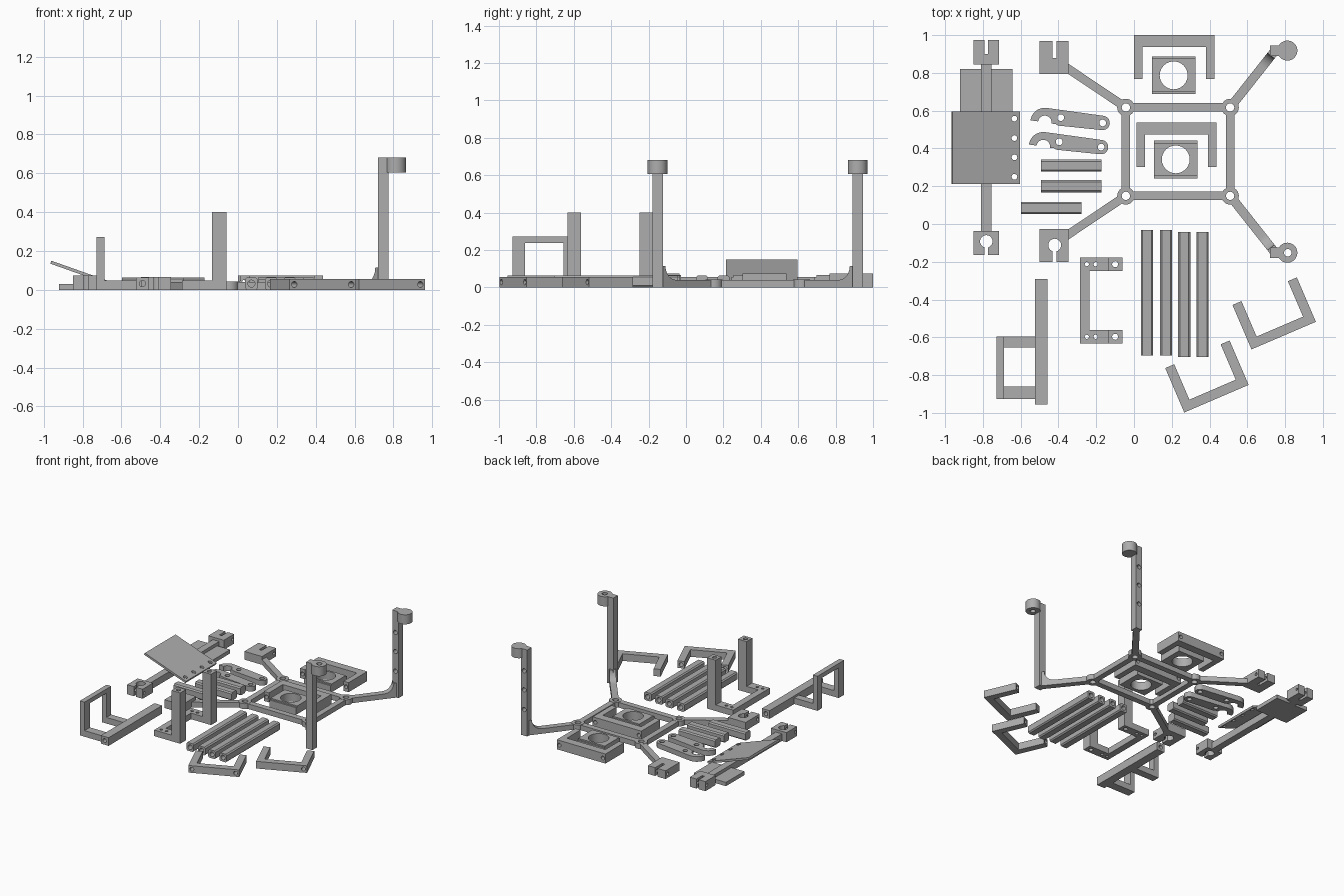
import bpy, bmesh, math
from mathutils import Matrix, Vector

if "Cube" in bpy.data.objects:
    bpy.data.objects.remove(bpy.data.objects["Cube"])

grey = bpy.data.materials.new("plain grey")
grey.diffuse_color = (0.42, 0.42, 0.42, 1)
grey.use_nodes = True
grey.node_tree.nodes["Principled BSDF"].inputs["Base Color"].default_value = grey.diffuse_color


def obj(bm, name="piece"):
    bmesh.ops.recalc_face_normals(bm, faces=bm.faces)
    me = bpy.data.meshes.new(name)
    bm.to_mesh(me)
    bm.free()
    o = bpy.data.objects.new(name, me)
    bpy.context.collection.objects.link(o)
    return o


def prism(points, z0, z1, mat=None):
    bm = bmesh.new()
    f = bm.faces.new([bm.verts.new((x, y, z0)) for x, y in points])
    r = bmesh.ops.extrude_face_region(bm, geom=[f])
    vs = [v for v in r["geom"] if isinstance(v, bmesh.types.BMVert)]
    bmesh.ops.translate(bm, verts=vs, vec=(0, 0, z1 - z0))
    if mat:
        bm.transform(mat)
    return obj(bm)


def box(x0, x1, y0, y1, z0, z1, mat=None):
    return prism([(x0, y0), (x1, y0), (x1, y1), (x0, y1)], z0, z1, mat)


def rod(a, b, r, n=24):
    a, b = Vector(a), Vector(b)
    bm = bmesh.new()
    bmesh.ops.create_cone(bm, cap_ends=True, segments=n, radius1=r, radius2=r, depth=(b - a).length)
    q = (b - a).to_track_quat('Z', 'Y').to_matrix().to_4x4()
    bm.transform(Matrix.Translation((a + b) / 2) @ q)
    return obj(bm)


def hole(x, y, r):
    return rod((x, y, -.1), (x, y, .9), r)


def beam(x0, y0, x1, y1, w, h):
    d = math.hypot(x1 - x0, y1 - y0)
    m = Matrix.Translation((x0, y0, 0)) @ Matrix.Rotation(math.atan2(y1 - y0, x1 - x0), 4, 'Z')
    return box(0, d, -w / 2, w / 2, 0, h, m)


def build(name, parts, cuts=()):
    """Fuse the parts, cut the holes, and keep one finished object."""
    base, tools = parts[0], [(p, 'UNION') for p in parts[1:]] + [(c, 'DIFFERENCE') for c in cuts]
    for t, op in tools:
        m = base.modifiers.new(op, 'BOOLEAN')
        m.object, m.operation, m.solver = t, op, 'EXACT'
    bpy.context.view_layer.update()
    me = bpy.data.meshes.new_from_object(base.evaluated_get(bpy.context.evaluated_depsgraph_get()))
    base.modifiers.clear()
    base.data = me
    for t, _ in tools:
        bpy.data.objects.remove(t)
    base.name = name
    me.materials.clear()
    me.materials.append(grey)
    bpy.ops.object.select_all(action='DESELECT')
    base.select_set(True)
    bpy.context.view_layer.objects.active = base
    bpy.ops.object.shade_smooth_by_angle(angle=math.radians(30))
    return base


# Central frame: ring, clamps on the left, tall posts on the right
MID = .383
parts, cuts = [], []
XL, XR, DY = -.043, .509, .234
for x in (XL, XR):
    parts.append(beam(x, MID - DY, x, MID + DY, .045, .04))
for s in (-1, 1):
    y = MID + s * DY
    parts.append(beam(XL, y, XR, y, .045, .04))
    parts.append(beam(XL, y, -.38, MID + s * .46, .045, .04))
    for x in (XL, XR):
        parts.append(rod((x, y, 0), (x, y, .042), .046))
        cuts.append(hole(x, y, .022))
    # split clamp
    ya, yb = sorted((MID + s * .41, MID + s * .585))
    parts.append(box(-.5, -.346, ya, yb, 0, .065))
    yc = MID + s * .495
    cuts.append(hole(-.42, yc, .034))
    ya, yb = sorted((yc, yc + s * .2))
    cuts.append(box(-.431, -.409, ya, yb, -.1, .2))
    cuts.append(rod((-.55, MID + s * .56, .033), (-.3, MID + s * .56, .033), .012))
    # arm with a filleted foot
    px, py = .747, MID + s * .535
    L = math.hypot(px - XR, py - y)
    prof = [(0, 0), (L, 0), (L, .115), (L - .035, .115)]
    prof += [(L - .11 + .075 * math.cos(a), .115 - .075 * math.sin(a))
             for a in [math.pi / 2 * i / 8 for i in range(1, 9)]] + [(0, .04)]
    m = (Matrix.Translation((XR, y, 0)) @ Matrix.Rotation(math.atan2(py - y, px - XR), 4, 'Z')
         @ Matrix.Rotation(math.pi / 2, 4, 'X'))
    parts.append(prism(prof, -.024, .024, m))
    # post and round cap
    parts.append(box(.72, .774, py - .028, py + .028, 0, .68))
    parts.append(box(.72, .812, py - .028, py + .028, .605, .68))
    parts.append(rod((.812, py, .605), (.812, py, .68), .053, 32))
    cuts.append(hole(.814, py, .02))
    cuts += [rod((.747, py - .1, z), (.747, py + .1, z), .017) for z in (.205, .36, .51)]
build("main_frame", parts, cuts)

# Long mount with clamp ends and a low flange
MY, CX = .404, -.782
parts = [box(-.81, -.755, -.06, .86, 0, .055), box(-.922, -.643, .592, .82, 0, .03)]
cuts = [hole(x, y, .013) for x in (-.875, -.677) for y in (.62, .785)]
for s in (-1, 1):
    ya, yb = sorted((MY + s * .44, MY + s * .569))
    parts.append(box(-.85, -.715, ya, yb, 0, .075))
    yc = MY + s * .496
    cuts.append(hole(CX, yc, .033))
    ya, yb = sorted((yc, yc + s * .2))
    cuts.append(box(CX - .01, CX + .01, ya, yb, -.1, .2))
    cuts.append(rod((-.9, MY + s * .55, .04), (-.6, MY + s * .55, .04), .011))
build("clamp_rail", parts, cuts)

# Tilted plate with two rows of holes
m = Matrix.Translation((-.784, MY, .079)) @ Matrix.Rotation(math.radians(19.5), 4, 'Y')
plate = box(-.19, .19, -.191, .191, -.008, .008, m)
build("tilted_plate", [plate], [hole(x, MY + d, .015) for x in (-.938, -.633)
                                for d in (-.154, -.051, .051, .154)])

# Hook links
for i, (dx, dy) in enumerate(((0, 0), (-.008, -.128))):
    def arc(cx, cy, r, a0, a1, n=10):
        return [(cx + dx + r * math.cos(math.radians(a0 + (a1 - a0) * k / n)),
                 cy + dy + r * math.sin(math.radians(a0 + (a1 - a0) * k / n))) for k in range(n + 1)]
    out = arc(-.472, .538, .077, 172, 83) + arc(-.166, .535, .038, 83, -97) \
        + arc(-.39, .56, .04, -97, -130, 3) + arc(-.472, .538, .036, -10, 172)
    build(f"hook_link_{i + 1}", [prism(out, 0, .04)],
          [hole(-.388 + dx, .563 + dy, .018), hole(-.166 + dx, .535 + dy, .018)])


# Bored bars with chamfered edges
def bar(name, x, y, length, along_x):
    w, c = .032, .009
    sec = [(-w, c), (-w + c, 0), (w - c, 0), (w, c), (w, .064 - c), (w - c, .064), (c - w, .064), (-w, .064 - c)]
    m = (Matrix.Translation((x, y, 0)) @ Matrix.Rotation(math.pi / 2 if along_x else 0, 4, 'Z')
         @ Matrix.Rotation(math.pi / 2, 4, 'X'))
    d = Vector((length, 0, 0) if along_x else (0, length, 0))
    c0 = Vector((x, y, .032))
    build(name, [prism(sec, -length / 2, length / 2, m)], [rod(c0 - d, c0 + d, .018)])


for i, (x, y) in enumerate(((-.333, .309), (-.333, .2), (-.438, .085))):
    bar(f"short_bar_{i + 1}", x, y, .32, True)
for i, (x, y) in enumerate(((.069, -.364), (.17, -.364), (.266, -.373), (.363, -.373))):
    bar(f"long_bar_{i + 1}", x, y, .663, False)


# U brackets: origin at outer corner, legs along local +y, bored lengthwise
def u_bracket(name, x, y, angle, length, leg, t, base, h):
    m = Matrix.Translation((x, y, 0)) @ Matrix.Rotation(math.radians(angle), 4, 'Z')
    out = [(0, 0), (length, 0), (length, leg), (length - t, leg), (length - t, base), (t, base), (t, leg), (0, leg)]
    cuts = [rod(m @ Vector((a, -.1, h / 2)), m @ Vector((a, leg + .1, h / 2)), .015)
            for a in (t / 2, length - t / 2)]
    build(name, [prism(out, 0, h, m)], cuts)


u_bracket("angled_bracket_1", .622, -.664, 23.2, .371, .256, .052, .052, .056)
u_bracket("angled_bracket_2", .266, -.998, 23.2, .371, .256, .052, .052, .056)
u_bracket("upper_bracket", .425, 1, 180, .424, .232, .045, .063, .075)
u_bracket("inner_bracket", .437, .537, 180, .424, .235, .045, .063, .075)

# Lens blocks with a round opening
for n, x, y in (("upper_lens_block", .21, .787), ("inner_lens_block", .221, .342)):
    parts = [box(x - .116, x + .116, y - .1, y + .1, 0, .055),
             box(x - .116, x + .116, y - .088, y + .088, .05, .065)]
    build(n, parts, [hole(x, y, .074), rod((x, y, .04), (x, y, .2), .082, 32)])

# Double post stand
parts = [box(-.287, -.235, -.633, -.177, 0, .048)]
cuts = []
for y in (-.213, -.597):
    parts += [box(-.287, -.06, y - .036, y + .036, 0, .048), box(-.135, -.06, y - .036, y + .036, 0, .4)]
    cuts += [hole(-.1, y, .016), hole(-.25, y, .011), hole(-.203, y, .011)]
build("post_stand", parts, cuts)

# Portal stand on a long foot
parts = [box(-.525, -.458, -.955, -.29, 0, .064), box(-.727, -.687, -.927, -.596, .238, .272)]
cuts = [rod((-.492, -1.1, .032), (-.492, -.1, .032), .016)]
for y0, y1 in ((-.927, -.86), (-.655, -.596)):
    parts += [box(-.727, -.5, y0, y1, 0, .048), box(-.727, -.687, y0, y1, 0, .272)]
    cuts += [rod((-.8, (y0 + y1) / 2, z), (-.6, (y0 + y1) / 2, z), .015) for z in (.12, .225)]
build("portal_stand", parts, cuts)
